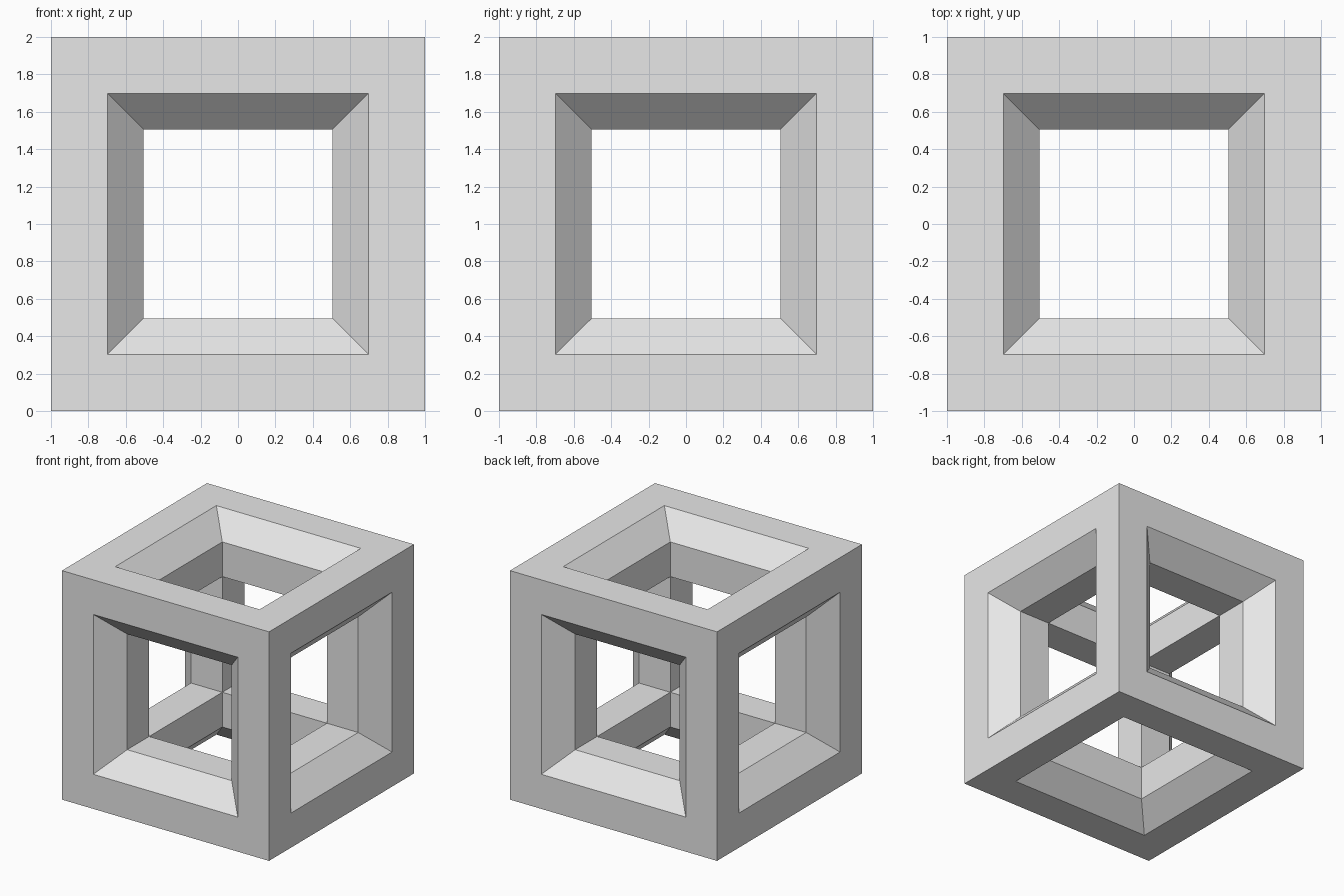
import bpy
import bmesh
from mathutils import Matrix, Vector

cube = bpy.data.objects.get("Cube")
if cube:
    bpy.data.objects.remove(cube, do_unlink=True)

# Grey material
grey = bpy.data.materials.new("light grey")
grey.use_nodes = True
colour = (0.8, 0.8, 0.8, 1)
grey.diffuse_color = colour
grey.node_tree.nodes["Principled BSDF"].inputs["Base Color"].default_value = colour

# Square rings of one opening: (half width, distance from centre)
RINGS = [(1, 1), (0.698, 1), (0.505, 0.808), (0.505, 0.505)]


def square(bm, half, depth, turn):
    corners = [(-1, -1), (1, -1), (1, 1), (-1, 1)]
    return [bm.verts.new(turn @ Vector((x * half, y * half, depth)))
            for x, y in corners]


def add_opening(bm, turn):
    """Flat rim, chamfered edge and straight tunnel on one side of the cube."""
    loops = [square(bm, half, depth, turn) for half, depth in RINGS]
    for outer, inner in zip(loops, loops[1:]):
        for i in range(4):
            j = (i + 1) % 4
            bm.faces.new((outer[i], outer[j], inner[j], inner[i]))


# The same opening on all six sides, welded into one closed frame
bm = bmesh.new()
for axis, angles in (("X", (0, 90, 180, 270)), ("Y", (90, 270))):
    for angle in angles:
        add_opening(bm, Matrix.Rotation(angle * 3.14159265 / 180, 3, axis))
bmesh.ops.remove_doubles(bm, verts=bm.verts, dist=0.001)
bmesh.ops.recalc_face_normals(bm, faces=bm.faces)

mesh = bpy.data.meshes.new("cube_frame")
bm.to_mesh(mesh)
bm.free()
mesh.materials.append(grey)
frame = bpy.data.objects.new("cube_frame", mesh)
frame.location.z = 1
bpy.context.collection.objects.link(frame)
